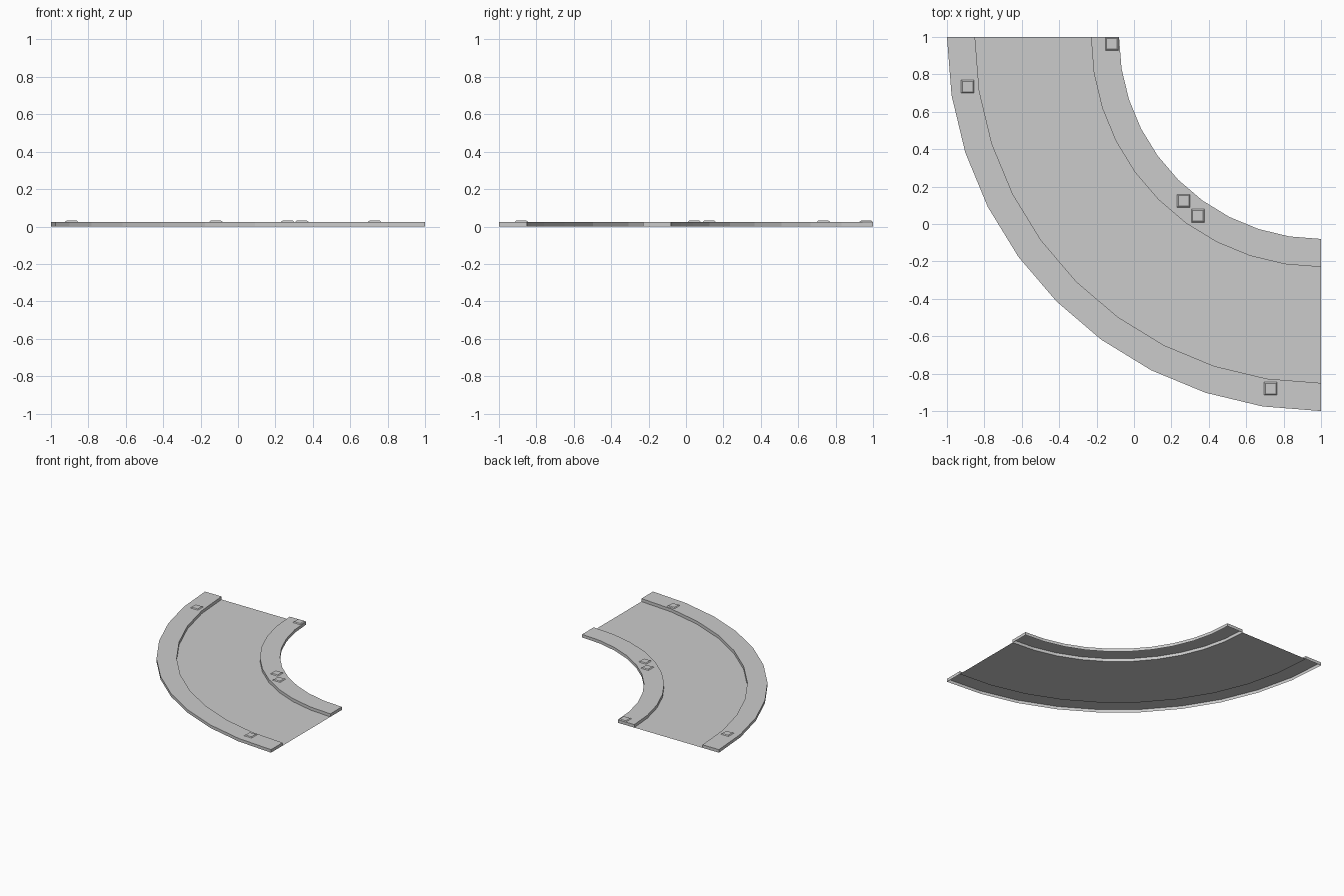
import bpy, bmesh, math

if "Cube" in bpy.data.objects:
    bpy.data.objects.remove(bpy.data.objects["Cube"])

CX, CY, SEGS = 1.0, 1.0, 10   # centre of the bend, sides per quarter arc
KERB_H, TILE_H = 0.025, 0.006


def arc_point(radius, i, z):
    a = math.pi + (math.pi / 2) * i / SEGS
    return (CX + radius * math.cos(a), CY + radius * math.sin(a), z)


def finish(name, bm):
    mesh = bpy.data.meshes.new(name)
    bm.to_mesh(mesh)
    bm.free()
    obj = bpy.data.objects.new(name, mesh)
    bpy.context.collection.objects.link(obj)
    return obj


def sweep(name, profile, capped=False):
    """Sweep an open (radius, z) profile round the quarter bend."""
    bm = bmesh.new()
    rings = [[bm.verts.new(arc_point(r, i, z)) for r, z in profile]
             for i in range(SEGS + 1)]
    for a, b in zip(rings, rings[1:]):
        for j in range(len(profile) - 1):
            bm.faces.new((a[j], a[j + 1], b[j + 1], b[j]))
    if capped:
        bm.faces.new(rings[0][::-1])
        bm.faces.new(rings[-1])
    return finish(name, bm)


def kerb(name, r0, r1):
    # open underneath, closed at both ends
    return sweep(name, [(r0, 0), (r0, KERB_H), (r1, KERB_H), (r1, 0)], True)


def raised_tile(name, x, y, base=0.07, top=0.056):
    """Shallow square stud with sloped sides, sitting on a kerb."""
    bm = bmesh.new()
    corners = [(-.5, -.5), (.5, -.5), (.5, .5), (-.5, .5)]
    low = [bm.verts.new((x + u * base, y + v * base, KERB_H)) for u, v in corners]
    high = [bm.verts.new((x + u * top, y + v * top, KERB_H + TILE_H)) for u, v in corners]
    for i in range(4):
        k = (i + 1) % 4
        bm.faces.new((low[i], low[k], high[k], high[i]))
    bm.faces.new(high)
    return finish(name, bm)


# Road surface and its two kerbs
sweep("road_surface", [(1.23, 0), (1.85, 0)])
kerb("inner_kerb", 1.08, 1.23)
kerb("outer_kerb", 1.85, 2.0)

# Small raised tiles on the kerbs
tiles = [(-0.89, 0.735), (-0.118, 0.963), (0.265, 0.124), (0.342, 0.044), (0.73, -0.88)]
for n, (x, y) in enumerate(tiles, 1):
    raised_tile(f"raised_tile_{n}", x, y)
